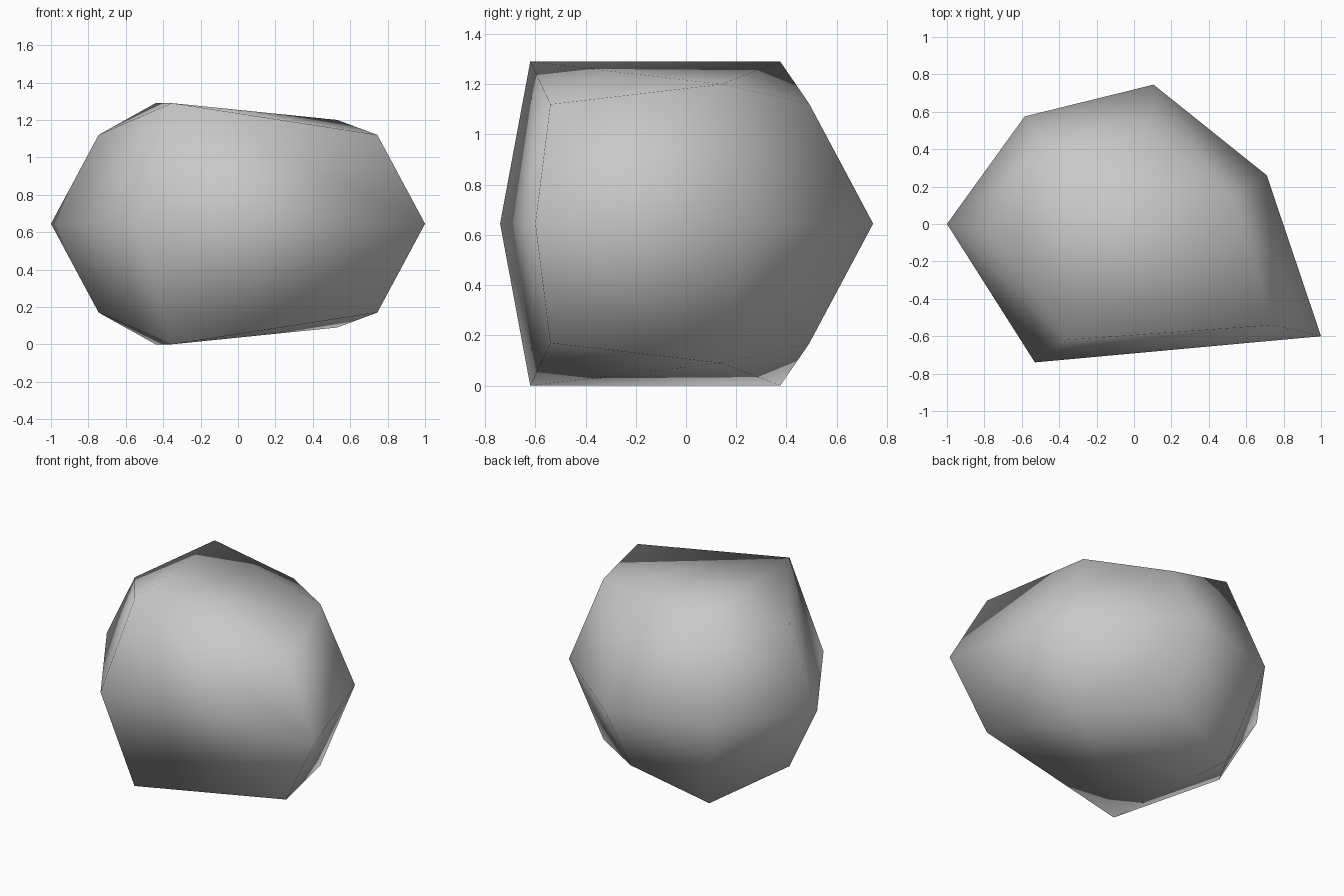
import bpy
import bmesh

cube = bpy.data.objects.get("Cube")
if cube:
    bpy.data.objects.remove(cube, do_unlink=True)

MID = 0.645  # height of the widest ring

# Widest outline of the boulder (x, y)
waist = [(-0.53, -0.74), (1.0, -0.6), (0.71, 0.26),
         (0.105, 0.745), (-0.585, 0.575), (-1.0, 0.0)]

# Smaller uneven rim (x, y, height above the waist)
rim = [(-0.355, -0.62, 0.645), (0.745, -0.54, 0.475), (0.53, 0.14, 0.555),
       (0.08, 0.49, 0.478), (-0.44, 0.375, 0.645), (-0.745, -0.06, 0.475)]

# Wrap the waist and the two mirrored rims in a convex skin
bm = bmesh.new()
for x, y in waist:
    bm.verts.new((x, y, MID))
for x, y, h in rim:
    for side in (1, -1):
        bm.verts.new((x, y, MID + side * h))
bmesh.ops.convex_hull(bm, input=bm.verts[:])
bmesh.ops.recalc_face_normals(bm, faces=bm.faces[:])
for face in bm.faces:
    face.smooth = True

mesh = bpy.data.meshes.new("boulder")
bm.to_mesh(mesh)
bm.free()

# Plain stone grey
stone = bpy.data.materials.new("stone_grey")
stone.use_nodes = True
grey = (0.58, 0.58, 0.58, 1.0)
stone.diffuse_color = grey
stone.node_tree.nodes["Principled BSDF"].inputs["Base Color"].default_value = grey
mesh.materials.append(stone)

boulder = bpy.data.objects.new("boulder", mesh)
bpy.context.collection.objects.link(boulder)
